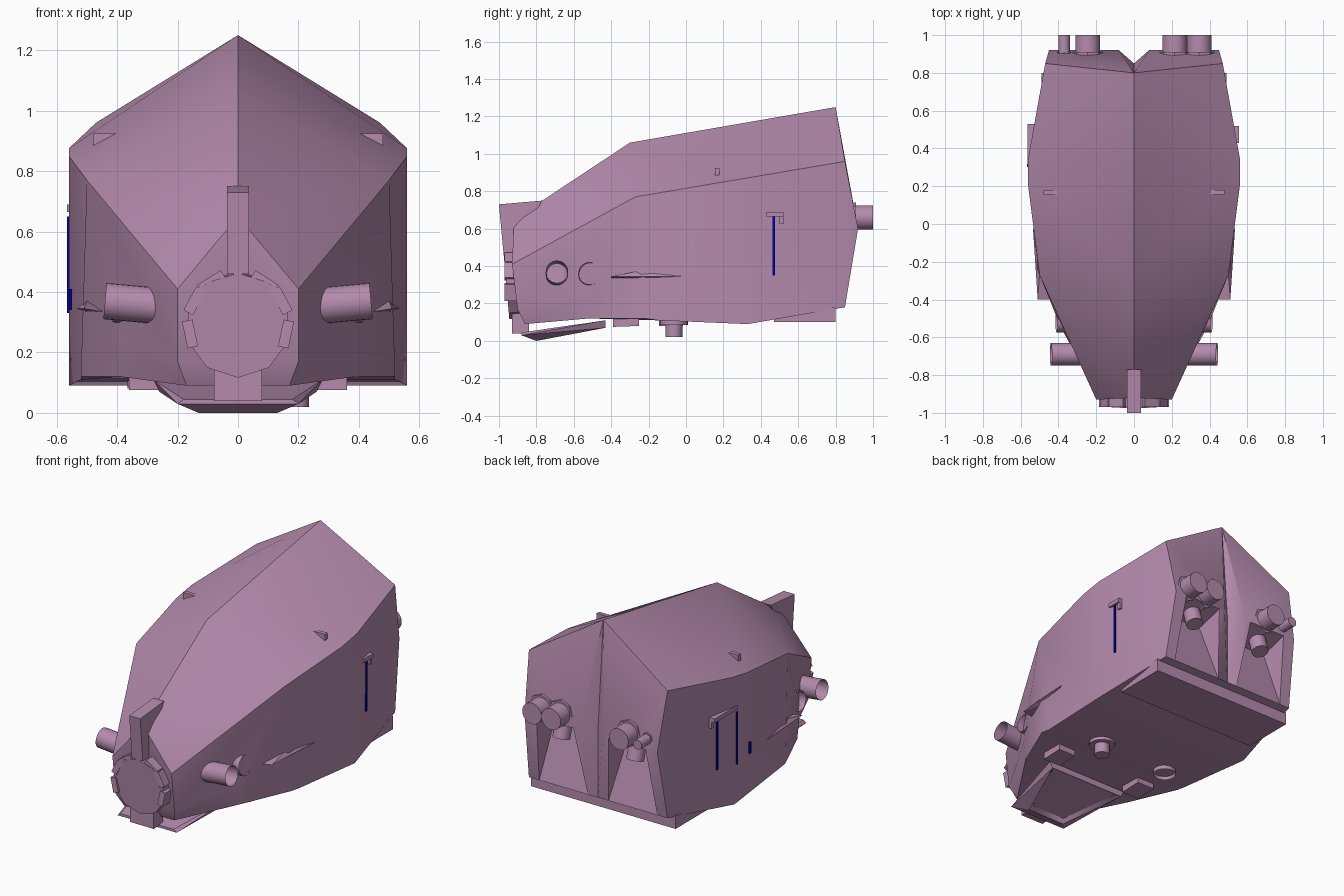
import bpy, bmesh, math
from mathutils import Vector, Matrix

if "Cube" in bpy.data.objects:
    bpy.data.objects.remove(bpy.data.objects["Cube"], do_unlink=True)


def material(name, rgb):
    mat = bpy.data.materials.new(name)
    mat.use_nodes = True
    mat.diffuse_color = (*rgb, 1)
    mat.node_tree.nodes["Principled BSDF"].inputs["Base Color"].default_value = (*rgb, 1)
    return mat


MAUVE = material("mauve", (0.46, 0.26, 0.42))
BLUE = material("blue", (0.0, 0.0, 0.3))


def finish(name, bm, mat=MAUVE, smooth=30):
    bmesh.ops.recalc_face_normals(bm, faces=bm.faces[:])
    mesh = bpy.data.meshes.new(name)
    bm.to_mesh(mesh)
    bm.free()
    mesh.materials.append(mat)
    obj = bpy.data.objects.new(name, mesh)
    bpy.context.collection.objects.link(obj)
    bpy.ops.object.select_all(action="DESELECT")
    obj.select_set(True)
    bpy.context.view_layer.objects.active = obj
    bpy.ops.object.shade_smooth_by_angle(angle=math.radians(smooth))
    return obj


def mirrored_shell(name, points, faces):
    """Half shell given by named points, joined to its mirror image."""
    bm = bmesh.new()
    sides = []
    for sign in (1, -1):
        side = {}
        for key, (x, y, z) in points.items():
            shared = sign < 0 and x == 0
            side[key] = sides[0][key] if shared else bm.verts.new((sign * x, y, z))
        sides.append(side)
        for face in faces:
            bm.faces.new([side[key] for key in face.split()])
    return finish(name, bm)


def convex(name, points, mat=MAUVE):
    bm = bmesh.new()
    verts = [bm.verts.new(p) for p in points]
    bmesh.ops.convex_hull(bm, input=verts)
    bmesh.ops.dissolve_limit(bm, angle_limit=0.01, verts=bm.verts[:], edges=bm.edges[:])
    return finish(name, bm, mat, 10)


def box(name, low, high, mat=MAUVE):
    return convex(name, [(x, y, z) for x in (low[0], high[0])
                         for y in (low[1], high[1]) for z in (low[2], high[2])], mat)


def both_sides(name, points):
    for label, s in (("left", 1), ("right", -1)):
        convex(f"{label}_{name}", [(s * x, y, z) for x, y, z in points])


def cylinder(name, start, end, radius, sides=24, bore=0.0):
    """Cylinder between two points; bore is the depth of a hole in its end."""
    start, end = Vector(start), Vector(end)
    axis = end - start
    place = Matrix.Translation((start + end) / 2) @ axis.to_track_quat("Z", "Y").to_matrix().to_4x4()
    bm = bmesh.new()
    bmesh.ops.create_cone(bm, cap_ends=True, segments=sides, radius1=radius,
                          radius2=radius, depth=axis.length, matrix=place)
    if bore:
        cap = max(bm.faces, key=lambda f: f.calc_center_median().dot(axis))
        bmesh.ops.inset_region(bm, faces=[cap], thickness=radius * 0.08)
        bmesh.ops.translate(bm, verts=cap.verts[:], vec=-axis.normalized() * bore)
    return finish(name, bm)


# Main hull: roof, sides, cheeks, belly and the rear with its two engine bays
P = {
    "nose": (0, -.92, .65), "brow": (0, -.3, 1.06), "peak": (0, .8, 1.25),
    "c1": (.5, -.27, .77), "c2": (.56, .2, .85), "c3": (.56, .35, .875), "c4": (.47, .85, .96),
    "b1": (.52, -.22, .12), "b2": (.52, -.15, .11), "b3": (.56, .33, .09), "b4": (.47, .85, .18),
    "q1": (.39, -.52, .12), "q2": (.39, -.54, .24),
    "n1": (.2, -.9, .17), "n2": (.2, -.93, .41), "chin": (.17, -.86, .09),
    "m0": (0, -.86, .09), "m1": (0, -.52, .12), "m2": (0, -.15, .11),
    "m3": (0, .33, .09), "m4": (0, .85, .18), "f0": (0, -.9, .17),
    "d1": (.45, .92, .6), "d2": (.37, .92, .6), "e1": (.08, .92, .6), "e2": (.12, .92, .6),
    "fold": (0, .85, .62), "g": (.4, .85, .18), "h": (.07, .85, .18),
    "r1": (.36, .75, .54), "r2": (.13, .75, .54),
}
mirrored_shell("hull", P, [
    "nose c1 brow", "brow c1 c2", "brow c2 c3 peak", "peak c3 c4",
    "c1 b2 b3 c2", "c2 b3 c3", "c3 b3 b4 c4", "c1 b1 b2", "c1 q2 q1 b1",
    "nose n2 c1", "c1 n2 n1 q2", "q2 n1 chin q1", "nose f0 n1 n2", "f0 m0 chin n1",
    "m0 m1 q1 chin", "m1 m2 b2 b1 q1", "m2 m3 b3 b2", "m3 m4 h g b4 b3",
    "peak c4 d1 d2 e2 e1", "peak e1 fold", "c4 b4 d1", "d1 b4 g d2",
    "e1 h m4 fold", "e1 e2 h", "d2 g r1", "e2 r2 h", "d2 r1 r2 e2", "r1 g h r2",
])

# Nose: tilted ten-sided plate, corner blocks, upright blade and chin block
tilt = math.radians(5)
lean = Vector((0, -math.cos(tilt), -math.sin(tilt)))
hub = Vector((0, -.9, .295))
cylinder("nose_plate", hub, hub + lean * .06, .174, 10)
for label, s in (("left", 1), ("right", -1)):
    for i, angle in enumerate((58, 28, -12)):
        a = math.radians(angle)
        out = Vector((s * math.cos(a), 0, math.sin(a)))
        side = Vector((-out.z, 0, out.x))
        centre = Vector((0, -.93, .295)) + out * .165
        convex(f"{label}_nose_block_{i + 1}",
               [centre + out * u + side * v + Vector((0, w, 0))
                for u in (-.02, .015) for v in (-.045, .045) for w in (-.04, .04)])
blade = [(-1, .73), (-.77, .75), (-.9, .63), (-.92, .46), (-.975, .46)]
convex("nose_blade", [(x, y, z) for x in (-.037, .037) for y, z in blade])
box("chin_block", (-.08, -.93, .04), (.08, -.84, .165))

# Chin tray with a sunken underside
tray = [(.13, -.8, 0), (.2, -.88, .03), (.18, -.88, .045), (.26, -.43, .07), (.28, -.43, .11)]
tray_obj = convex("chin_tray", [(s * x, y, z) for s in (1, -1) for x, y, z in tray])
bm = bmesh.new()
bm.from_mesh(tray_obj.data)
floor = max((f for f in bm.faces if f.normal.z < -.8), key=lambda f: f.calc_area())
bmesh.ops.inset_region(bm, faces=[floor], thickness=.025)
bmesh.ops.translate(bm, verts=floor.verts[:], vec=(0, 0, .02))
bm.to_mesh(tray_obj.data)
bm.free()

# Paired details: cheek guns, spikes, roof fins and belly vents
for label, s in (("left", 1), ("right", -1)):
    cylinder(f"{label}_front_gun", (s * .22, -.69, .35), (s * .44, -.69, .37), .06, bore=.12)
    cylinder(f"{label}_rear_gun", (s * .26, -.515, .345), (s * .41, -.515, .36), .06, bore=.08)
both_sides("side_spike", [(.45, -.4, .335), (.51, -.4, .345), (.535, -.02, .345),
                          (.5, -.27, .37), (.5, -.27, .335), (.44, -.27, .35)])
both_sides("roof_fin", [(.4, .155, .925), (.48, .155, .925), (.4, .18, .925), (.48, .18, .925),
                        (.48, .155, .88), (.48, .18, .88)])
both_sides("belly_vent", [(x, y, z) for x in (.24, .36)
                          for y, z in ((-.39, .075), (-.25, .08), (-.25, .12), (-.39, .12))])

# Belly: sensor post, round hatch and rear skid plate
cylinder("sensor_collar", (.19, -.065, .12), (.19, -.065, .085), .075)
cylinder("sensor_post", (.19, -.065, .11), (.19, -.065, .02), .045)
cylinder("round_hatch", (-.3, -.08, .12), (-.3, -.08, .08), .065, bore=.02)
skid = [(.47, .1), (.8, .1), (.8, .18), (.47, .13)]
convex("rear_skid", [(x, y, z) for x in (-.49, .49) for y, z in skid])

# Engines with collars, and a stub nozzle in each bay
for name, x, radius in (("outer_left", .345, .065), ("inner_left", .215, .065),
                        ("inner_right", -.245, .065), ("outer_right", -.37, .03)):
    cylinder(f"{name}_engine", (x, .8, .66), (x, 1, .66), radius)
    cylinder(f"{name}_collar", (x, .84, .66), (x, .91, .66), radius * 1.25, 8)
for label, s in (("left", 1), ("right", -1)):
    cylinder(f"{label}_bay_nozzle", (s * .25, .82, .58), (s * .25, .85, .48), .05)

# Side rails and painted blue stripes
box("left_rail", (.52, .43, .665), (.555, .52, .69))
box("left_rail_leg", (.52, .5, .625), (.545, .52, .69))
box("right_rail", (-.565, .31, .665), (-.52, .53, .69))
box("right_rail_leg", (-.545, .51, .625), (-.52, .53, .69))
for name, x, y, low, high in (("left_stripe", .54, .47, .35, .67),
                              ("right_stripe_rear", -.54, .47, .35, .66),
                              ("right_stripe_middle", -.562, .31, .33, .65),
                              ("right_stripe_short", -.553, .17, .34, .41)):
    box(name, (x - .004, y - .007, low), (x + .004, y + .007, high), BLUE)
